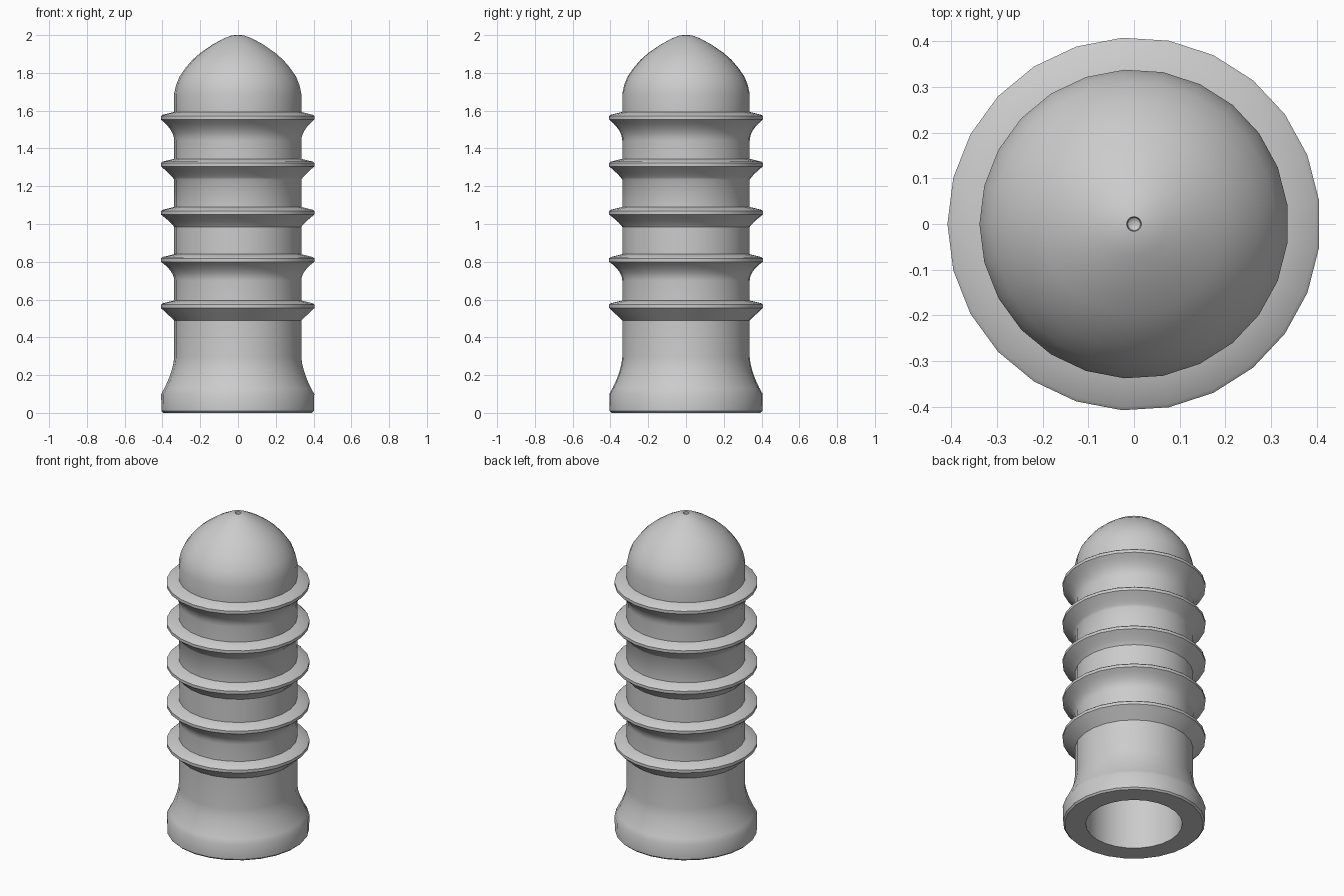
import bpy, bmesh, math
from mathutils import Matrix

old = bpy.data.objects.get("Cube")
if old:
    bpy.data.objects.remove(old)

SIDES = 25
BODY = 0.338
RIM = 0.408

grey = bpy.data.materials.new("plain_grey")
grey.use_nodes = True
colour = (0.6, 0.6, 0.6, 1)
grey.diffuse_color = colour
grey.node_tree.nodes["Principled BSDF"].inputs["Base Color"].default_value = colour


def flare(z_low, z_high, r_low, r_high, power, steps=6):
    """Points of a curved flare running up from r_low to r_high."""
    return [(r_low + (r_high - r_low) * (i / steps) ** power,
             z_low + (z_high - z_low) * i / steps) for i in range(steps + 1)]


def barb(z_root, z_rim, power):
    """A ring: flare underneath, thin rim, nearly flat top."""
    steps = 1 if power == 1 else 6
    return flare(z_root, z_rim, BODY, RIM, power, steps) + [
        (RIM, z_rim + 0.018), (RIM - 0.008, z_rim + 0.025), (BODY, z_rim + 0.04)]


# Foot with a rounded edge and a flare up to the shaft
profile = [(0.275, 0), (0.395, 0), (0.405, 0.01), (0.407, 0.1), (0.39, 0.13)]
profile += [(BODY + (0.39 - BODY) * (1 - t / 5) ** 1.6, 0.13 + 0.165 * t / 5) for t in range(1, 6)]

# Five barbs, alternately straight and curved underneath
for z_root, z_rim, power in ((0.49, 0.555, 1), (0.7, 0.8, 2), (0.985, 1.05, 1.2),
                             (1.235, 1.305, 1.2), (1.44, 1.553, 2)):
    profile += barb(z_root, z_rim, power)

# Dome with a small dimple at its tip
profile += [(BODY, 1.69), (0.328, 1.735), (0.31, 1.78), (0.275, 1.83), (0.24, 1.87),
            (0.2, 1.905), (0.135, 1.95), (0.07, 1.985), (0.035, 1.997), (0.016, 2.0),
            (0.014, 1.985), (0, 1.975)]

# Bore with a domed ceiling
ceiling = [(0.275 * math.sin(a), 1.62 + 0.275 * math.cos(a))
           for a in (i * math.pi / 16 for i in range(9))]
bore = ceiling + [(0.275, 0)]


def lathe(name, outline):
    bm = bmesh.new()
    start = Matrix.Rotation(math.pi, 3, 'Z')  # one corner lies on -x
    verts = [bm.verts.new(start @ bm.verts.new((r, 0, z)).co) for r, z in outline]
    bmesh.ops.delete(bm, geom=[v for v in bm.verts if v not in verts], context='VERTS')
    edges = [bm.edges.new(pair) for pair in zip(verts, verts[1:])]
    bmesh.ops.spin(bm, geom=verts + edges, cent=(0, 0, 0), axis=(0, 0, 1),
                   angle=math.tau, steps=SIDES, use_merge=False)
    bmesh.ops.remove_doubles(bm, verts=bm.verts, dist=0.0005)
    bmesh.ops.recalc_face_normals(bm, faces=bm.faces)
    mesh = bpy.data.meshes.new(name)
    bm.to_mesh(mesh)
    bm.free()
    mesh.materials.append(grey)
    obj = bpy.data.objects.new(name, mesh)
    bpy.context.collection.objects.link(obj)
    bpy.ops.object.select_all(action='DESELECT')
    obj.select_set(True)
    bpy.context.view_layer.objects.active = obj
    bpy.ops.object.shade_smooth_by_angle(angle=math.radians(35))


lathe("ribbed_plug", profile + bore)
